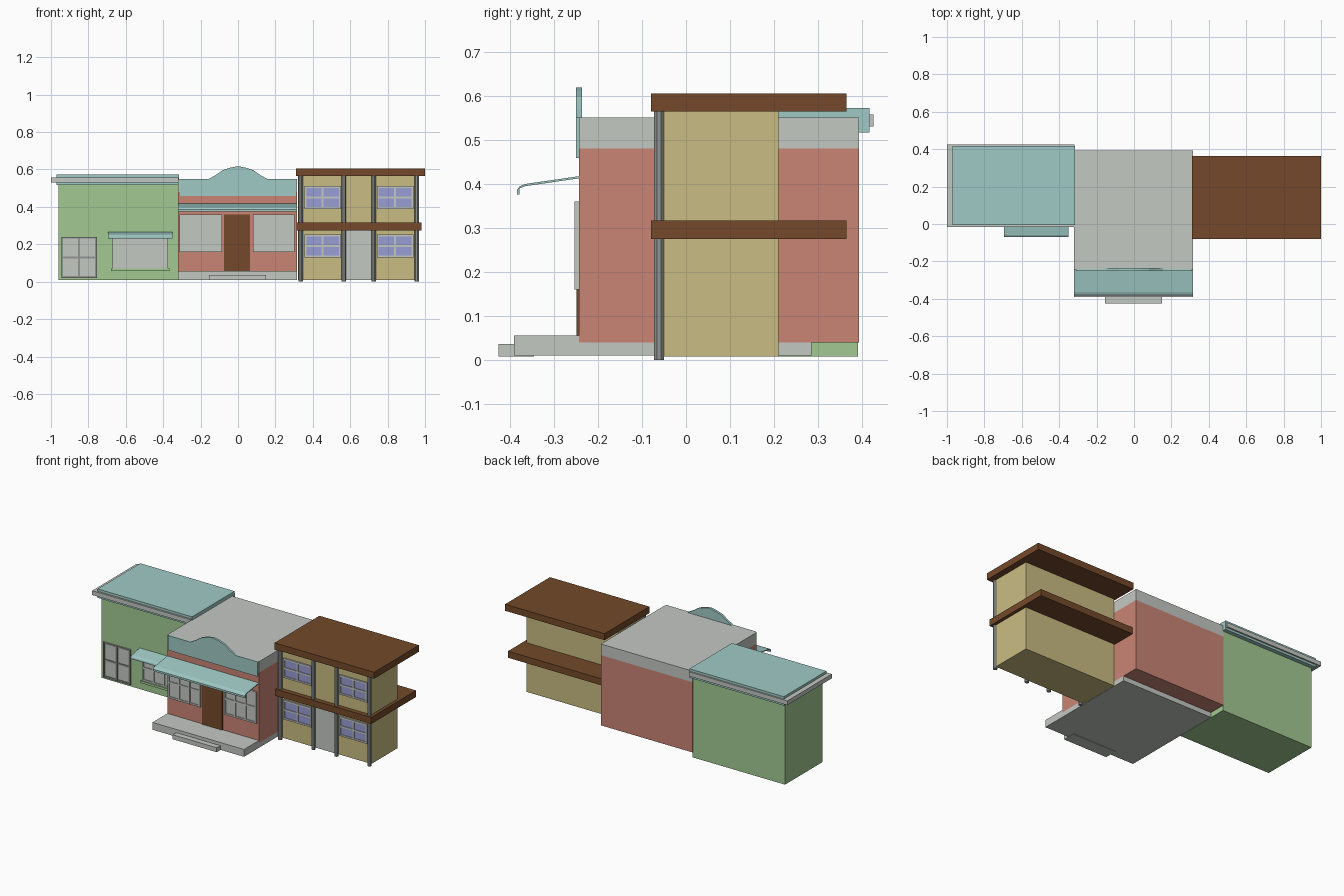
import bpy, bmesh, math
from mathutils import Vector

cube = bpy.data.objects.get("Cube")
if cube:
    bpy.data.objects.remove(cube, do_unlink=True)


def material(name, r, g, b):
    lin = [((c / 255 + 0.055) / 1.055) ** 2.4 for c in (r, g, b)] + [1]
    m = bpy.data.materials.new(name)
    m.use_nodes = True
    m.diffuse_color = lin
    m.node_tree.nodes["Principled BSDF"].inputs["Base Color"].default_value = lin
    return m


green = material("green wall", 162, 202, 146)
red = material("red wall", 202, 133, 117)
yellow = material("yellow wall", 202, 188, 131)
teal = material("teal trim", 160, 202, 198)
grey = material("light grey", 196, 200, 194)
steel = material("steel grey", 146, 150, 149)
brown = material("brown wood", 116, 73, 42)
blue = material("blue glass", 152, 157, 212)


def make(name, bm, mat):
    bmesh.ops.recalc_face_normals(bm, faces=bm.faces)
    me = bpy.data.meshes.new(name)
    bm.to_mesh(me)
    bm.free()
    me.materials.append(mat)
    ob = bpy.data.objects.new(name, me)
    bpy.context.collection.objects.link(ob)
    return ob


def box(name, mat, x0, x1, y0, y1, z0, z1):
    bm = bmesh.new()
    bmesh.ops.create_cube(bm, size=1)
    for v in bm.verts:
        v.co = (x1 if v.co.x > 0 else x0, y1 if v.co.y > 0 else y0, z1 if v.co.z > 0 else z0)
    return make(name, bm, mat)


def extrude(name, mat, points, direction):
    bm = bmesh.new()
    face = bm.faces.new([bm.verts.new(p) for p in points])
    geo = bmesh.ops.extrude_face_region(bm, geom=[face])["geom"]
    verts = [g for g in geo if isinstance(g, bmesh.types.BMVert)]
    bmesh.ops.translate(bm, verts=verts, vec=Vector(direction))
    return make(name, bm, mat)


def window(name, x0, x1, z0, z1, y, cols, rows, glass, frame, bar=0.01):
    """Pane plate with a raised grid of frame bars, facing the front."""
    box(name + "_pane", glass, x0, x1, y - 0.004, y + 0.004, z0, z1)
    for i in range(cols + 1):
        x = x0 + (x1 - x0 - bar) * i / cols
        box(name + "_upright", frame, x, x + bar, y - 0.01, y, z0, z1)
    for i in range(rows + 1):
        z = z0 + (z1 - z0 - bar) * i / rows
        box(name + "_crossbar", frame, x0, x1, y - 0.009, y, z, z + bar)


def awning(name, x0, x1, y, z, depth, height):
    """Thin sloping canopy with a rolled, drooping front lip."""
    top = [(0, 0), (0.87, 0.42), (0.96, 0.54), (1, 0.72), (1, 1)]
    t = 0.005
    upper = [(x0, y - d * depth, z - h * height) for d, h in top]
    lower = [(x0, py + (t if i > 2 else 0), pz - (t if i < 4 else 0))
             for i, (_, py, pz) in enumerate(upper)]
    extrude(name, teal, upper + lower[::-1], (x1 - x0, 0, 0))


# Green shop on the right-hand end
GY = 0.02
box("green_shop_walls", green, -0.96, -0.318, GY, 0.39, 0.008, 0.52)
box("green_shop_roof", teal, -0.97, -0.315, -0.005, 0.416, 0.516, 0.572)
box("green_shop_cornice", grey, -1, -0.319, -0.016, 0.425, 0.53, 0.557)
window("green_shop_doors", -0.945, -0.755, 0.02, 0.24, GY, 2, 2, grey, steel)
window("green_shop_window", -0.672, -0.375, 0.07, 0.235, GY, 4, 2, grey, grey)
box("green_shop_sill", green, -0.68, -0.367, GY - 0.015, GY, 0.056, 0.07)
awning("green_shop_awning", -0.695, -0.35, GY, 0.266, 0.09, 0.034)

# Red shop in the middle
RY = -0.243
box("red_shop_walls", red, -0.32, 0.315, RY, 0.393, 0.04, 0.48)
box("red_shop_parapet", grey, -0.32, 0.315, RY, 0.393, 0.48, 0.55)
box("porch_slab", grey, -0.32, 0.315, -0.39, 0.285, 0.01, 0.056)
box("porch_step", grey, -0.155, 0.15, -0.425, -0.345, 0.008, 0.036)
box("red_shop_door", brown, -0.075, 0.065, RY - 0.006, RY + 0.002, 0.056, 0.36)
for side, x0, x1 in (("right", -0.312, -0.086), ("left", 0.08, 0.302)):
    window("shop_window_" + side, x0, x1, 0.16, 0.36, RY, 3, 2, grey, grey)
awning("porch_awning", -0.32, 0.315, RY, 0.417, 0.14, 0.042)

# Curved sign board
half = [(0.31, 0.458), (0.31, 0.55), (0.155, 0.55), (0.12, 0.57), (0.08, 0.597), (0.04, 0.61)]
outline = half + [(0, 0.618)] + [(-x, z) for x, z in half[::-1]]
extrude("sign_board", teal, [(x, -0.25, z) for x, z in outline], (0, 0.014, 0))

# Yellow two-storey building
YY = -0.05
box("yellow_walls", yellow, 0.32, 0.96, YY, 0.21, 0.008, 0.57)
box("top_roof", brown, 0.31, 1, -0.08, 0.364, 0.564, 0.605)
box("middle_roof", brown, 0.316, 0.98, -0.08, 0.364, 0.275, 0.316)
box("yellow_door", grey, 0.575, 0.715, YY - 0.005, YY + 0.003, 0.01, 0.276)
for x0, x1 in ((0.355, 0.55), (0.742, 0.938)):
    for floor, z in (("lower", 0.13), ("upper", 0.39)):
        window("house_window_" + floor, x0, x1, z, z + 0.122, YY, 2, 2, blue, grey)
for x in (0.336, 0.566, 0.726, 0.955):
    ring = [math.radians(45 * i + 22.5) for i in range(8)]
    extrude("column", steel, [(x + 0.0125 * math.cos(a), -0.061 + 0.0125 * math.sin(a), 0)
                              for a in ring], (0, 0, 0.566))
